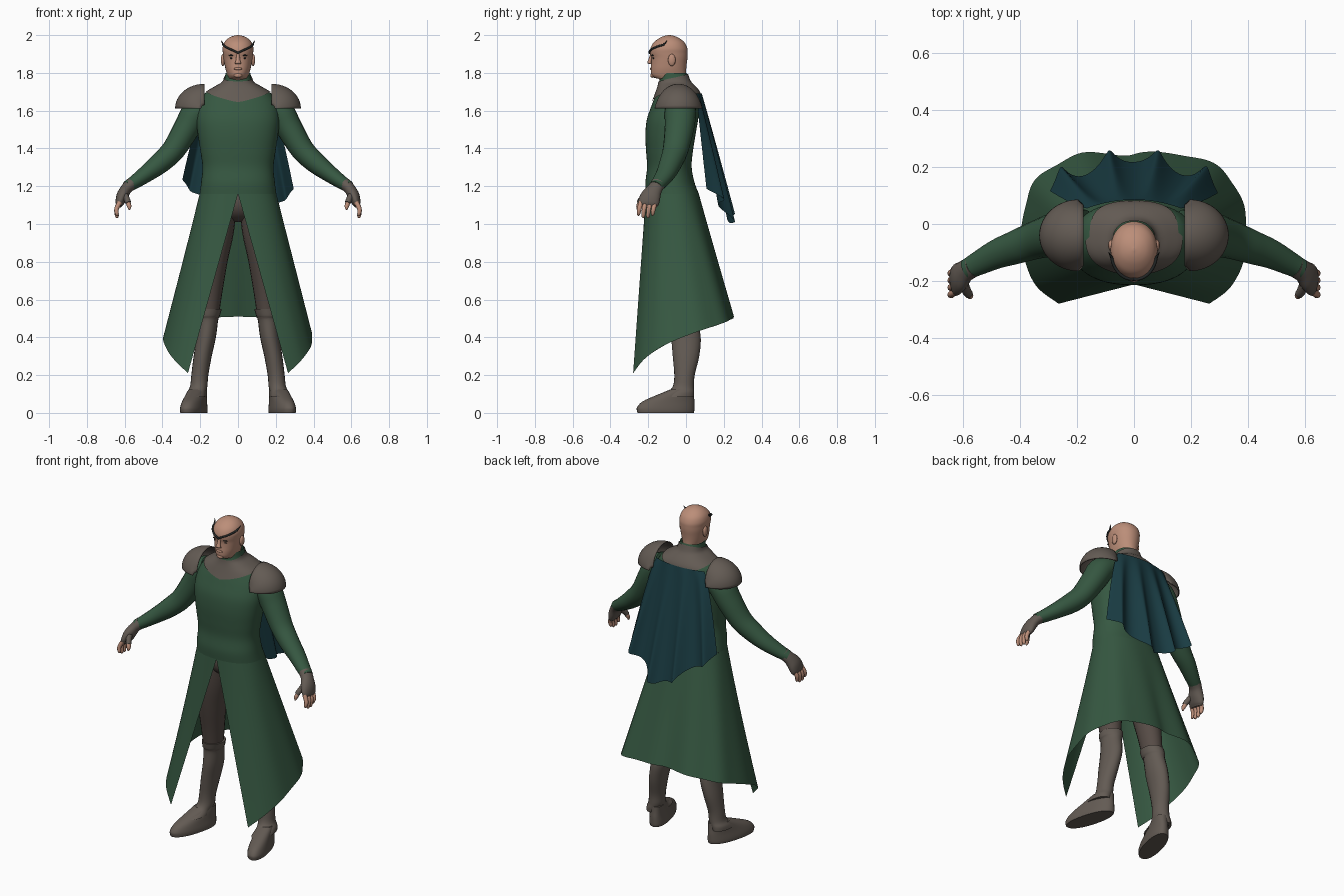
import bpy, bmesh, math
from math import sin, cos, pi
from mathutils import Vector

if "Cube" in bpy.data.objects:
    bpy.data.objects.remove(bpy.data.objects["Cube"])


def material(name, rgb):
    m = bpy.data.materials.new(name)
    m.diffuse_color = (*rgb, 1)
    m.use_nodes = True
    m.node_tree.nodes["Principled BSDF"].inputs["Base Color"].default_value = m.diffuse_color
    return m


GREEN = material("green cloth", (0.037, 0.098, 0.054))
TEAL = material("teal cape", (0.010, 0.045, 0.056))
LEATHER = material("grey leather", (0.125, 0.104, 0.088))
PANTS = material("brown trousers", (0.092, 0.07, 0.06))
SKIN = material("skin", (0.50, 0.27, 0.19))
DARK = material("dark metal", (0.02, 0.024, 0.024))


def grid(name, rows, mat, closed=True, caps=True, thick=0):
    """Mesh from rows of points; rows may close into rings with end caps."""
    n = len(rows[0])
    verts = [tuple(p) for r in rows for p in r]
    faces = []
    for i in range(len(rows) - 1):
        for j in range(n if closed else n - 1):
            k = (j + 1) % n
            faces.append((i * n + j, i * n + k, (i + 1) * n + k, (i + 1) * n + j))
    if closed and caps:
        faces += [tuple(range(n)), tuple(range(len(verts) - n, len(verts)))]
    me = bpy.data.meshes.new(name)
    me.from_pydata(verts, [], faces)
    bm = bmesh.new()
    bm.from_mesh(me)
    bmesh.ops.recalc_face_normals(bm, faces=bm.faces)
    for f in bm.faces:
        f.smooth = len(f.verts) == 4
    bm.to_mesh(me)
    bm.free()
    me.materials.append(mat)
    ob = bpy.data.objects.new(name, me)
    bpy.context.collection.objects.link(ob)
    if thick:
        ob.modifiers.new("thickness", 'SOLIDIFY').thickness = thick
    return ob


def spline(pts, k=5):
    """Catmull-Rom interpolation of tuples of any length."""
    out = []
    for i in range(len(pts) - 1):
        a, b, c, d = pts[max(i - 1, 0)], pts[i], pts[i + 1], pts[min(i + 2, len(pts) - 1)]
        for s in range(k):
            t = s / k
            out.append(tuple(0.5 * (2 * q + (r - p) * t + (2 * p - 5 * q + 4 * r - w) * t * t
                             + (3 * q - p - 3 * r + w) * t ** 3) for p, q, r, w in zip(a, b, c, d)))
    return out + [tuple(pts[-1])]


def spow(v, e):
    return math.copysign(abs(v) ** e, v)


def oval(row, th, grow=0, e=0.86):
    """Point of a body section (z, half width, front y, back y); th = 0 faces front."""
    z, hw, yf, yb = row
    return Vector(((hw + grow) * spow(sin(th), e),
                   (yf + yb) / 2 - ((yb - yf) / 2 + grow) * spow(cos(th), e), z))


def section(rows, z):
    for a, b in zip(rows, rows[1:]):
        if a[0] <= z <= b[0]:
            t = (z - a[0]) / max(b[0] - a[0], 1e-6)
            return tuple(p + (q - p) * t for p, q in zip(a, b))
    return rows[-1]


def angles(n):
    return [2 * pi * j / n for j in range(n)]


def tube(name, pts, mat, s=1, k=5, n=20, flat=False):
    """Tube through (x, y, z, side radius, depth radius); s = -1 mirrors it."""
    pts = spline(pts, k)
    rows = []
    for i, p in enumerate(pts):
        c = Vector(p[:3])
        t = (Vector(pts[min(i + 1, len(pts) - 1)][:3]) - Vector(pts[max(i - 1, 0)][:3])).normalized()
        u, v = Vector((1, 0, 0)), Vector((0, 1, 0))
        if not flat:
            u = v.cross(t).normalized()
            v = t.cross(u)
        ring = [c + u * p[3] * cos(a) + v * p[4] * sin(a) for a in angles(n)]
        rows.append([(s * q.x, q.y, q.z) for q in ring])
    return grid(name, rows, mat)


def blob(name, loc, size, mat):
    rows = [[(loc[0] + size[0] * sin(f) * cos(a), loc[1] + size[1] * sin(f) * sin(a),
              loc[2] + size[2] * cos(f)) for a in angles(16)]
            for f in [0.05 + (pi - 0.1) * i / 10 for i in range(11)]]
    return grid(name, rows, mat)


# torso
BODY = spline([(1.16, .203, -.212, .068), (1.22, .195, -.215, .045), (1.30, .188, -.206, .03),
               (1.38, .198, -.211, .036), (1.47, .212, -.215, .05), (1.55, .22, -.208, .064),
               (1.62, .212, -.185, .076), (1.67, .19, -.166, .076), (1.70, .165, -.155, .068),
               (1.73, .115, -.145, .045), (1.755, .076, -.14, .02), (1.80, .066, -.136, .003)])
RING = angles(64)
grid("tunic_body", [[oval(r, a) for a in RING] for r in BODY], GREEN, caps=False)

# collar with a pointed front edge
collar = []
for i in range(13):
    row = []
    for a in RING:
        low = (1.645 if cos(a) > 0 else 1.655) + 0.055 * abs(sin(a))
        top = 1.775 - 0.02 * cos(a)
        row.append(oval(section(BODY, low + (top - low) * i / 12), a, 0.006))
    collar.append(row)
grid("collar", collar, LEATHER, caps=False)

# long skirt, open at the front, hem rising toward the back
half = spline([(.265, -.28, .21), (.345, -.215, .29), (.39, -.10, .365), (.385, .06, .43),
               (.32, .18, .47), (.18, .245, .50), (0, .245, .51)], 8)
hem = [(x * s, y, z) for s, h in ((1, half), (-1, half[-2::-1])) for x, y, z in h]
skirt = []
for i in range(25):
    t = i / 24
    row = []
    for j, h in enumerate(hem):
        th = 2 * pi * j / (len(hem) - 1)
        p = oval(BODY[0], th).lerp(Vector(h), t)
        wave = 0.007 * t * sin(th * 9) * sin(th / 2) ** 2
        row.append(p + Vector((sin(th), -cos(th), 0)) * wave)
    skirt.append(row)
grid("skirt", skirt, GREEN, closed=False)

# cape with hanging folds
cape = []
for i in range(31):
    v = i / 30
    row = []
    for j in range(81):
        u = j / 40 - 1
        low = 1.0 + 0.21 * abs(u - 0.1) ** 1.15 + 0.012 * cos(11 * u)
        fold = v ** 0.8 * (0.022 + 0.02 * abs(u)) * cos(3.6 * pi * (u - 0.27))
        x = u * (0.165 + 0.145 * v ** 0.8) + 0.016 * v * sin(3.6 * pi * u)
        y = 0.085 - 0.03 * u * u + v * (0.155 - 0.085 * u * u) + fold
        row.append((x, y, 1.69 + (low - 1.69) * v))
    cape.append(row)
grid("cape", cape, TEAL, closed=False)

# head
HEAD = spline([(1.70, .06, -.13, 0), (1.762, .058, -.138, -.002), (1.774, .052, -.168, -.002),
               (1.79, .057, -.184, 0), (1.82, .066, -.186, .001), (1.85, .072, -.184, .004),
               (1.88, .077, -.184, .008), (1.905, .08, -.19, .009), (1.93, .082, -.188, .007),
               (1.96, .073, -.172, -.007), (1.983, .052, -.143, -.034),
               (1.995, .028, -.117, -.06), (2.0, .004, -.094, -.085)], 4)
grid("head", [[oval(r, a, 0, 0.95) for a in angles(40)] for r in HEAD], SKIN)
tube("nose", [(0, -.183, 1.90, .008, .006), (0, -.19, 1.87, .011, .009),
              (0, -.194, 1.853, .016, .011), (0, -.184, 1.846, .014, .008)], SKIN, flat=True)
blob("lips", (0, -.183, 1.822), (.022, .008, .007), SKIN)
blob("chin", (0, -.176, 1.787), (.022, .013, .013), SKIN)

# circlet strand wraps the brow, and ends in an upright tip at the temple
strand = [oval(section(HEAD, 1.905 + .045 * (t / 8) ** 0.8), 0.16 * t, 0.004, 0.95) for t in range(9)]
strand.append(Vector((.089, -.1, 1.972)))
for s, side in ((1, "right"), (-1, "left")):
    tube(side + "_circlet", [(*p, .0055 if i < 9 else .001, .0055 if i < 9 else .001)
                             for i, p in enumerate(strand)], DARK, s, 3, 8)
    blob(side + "_eye", (s * .031, -.171, 1.878), (.012, .006, .005), DARK)
    blob(side + "_eyebrow", (s * .032, -.176, 1.893), (.018, .007, .004), DARK)
    blob(side + "_ear", (s * .08, -.075, 1.868), (.011, .02, .032), SKIN)

    # shoulder guard: quarter dome between an inner arch and an outer rim
    guard = []
    for i in range(13):
        v = pi / 2 * i / 12
        row = []
        for j in range(25):
            a = pi * (j / 24 - 0.5)
            x0, y0, z0 = .178, -.04 + .108 * sin(a), 1.63 + .112 * cos(a)
            x1, y1, z1 = .195 + .138 * cos(a), -.04 + .126 * sin(a), 1.612
            f = sin(v)
            row.append((s * (x0 + (x1 - x0) * f), y0 + (y1 - y0) * f, z1 + (z0 - z1) * cos(v)))
        guard.append(row)
    grid(side + "_shoulder_guard", guard, LEATHER, closed=False, thick=.006)

    # sleeve, glove, fingers
    tube(side + "_sleeve", [(.17, -.03, 1.62, .065, .08), (.225, -.03, 1.585, .075, .083),
                            (.27, -.035, 1.51, .07, .078), (.34, -.055, 1.395, .062, .068),
                            (.41, -.08, 1.325, .056, .06), (.48, -.105, 1.27, .046, .052),
                            (.55, -.14, 1.22, .036, .042), (.588, -.16, 1.197, .031, .036)], GREEN, s)
    tube(side + "_glove", [(.565, -.148, 1.212, .034, .039), (.592, -.165, 1.185, .03, .04),
                           (.612, -.185, 1.15, .031, .052), (.625, -.198, 1.115, .024, .055),
                           (.63, -.202, 1.095, .014, .046)], LEATHER, s)
    for i in range(4):
        y, tip = -.164 - .025 * i, 1.045 - .012 * (i in (1, 2))
        tube(f"{side}_finger_{i + 1}", [(.626, y, 1.115, .013, .013), (.643, y - .008, 1.08, .012, .012),
                                        (.641, y - .012, tip + .01, .010, .010),
                                        (.637, y - .012, tip, .004, .004)], SKIN, s, 4, 10)
    tube(side + "_thumb_sleeve", [(.603, -.2, 1.165, .016, .02), (.588, -.235, 1.13, .016, .017),
                                  (.58, -.247, 1.112, .015, .015)], LEATHER, s, 4, 10)
    tube(side + "_thumb", [(.585, -.24, 1.12, .012, .012), (.576, -.252, 1.095, .012, .012),
                           (.575, -.258, 1.075, .004, .004)], SKIN, s, 4, 10)

    # trouser leg and boot
    tube(side + "_trouser_leg", [(.09, -.07, 1.12, .088, .11), (.115, -.07, .95, .092, .1),
                                 (.135, -.06, .8, .08, .086), (.148, -.035, .63, .064, .072),
                                 (.155, -.02, .5, .052, .062)], PANTS, s, flat=True)
    tube(side + "_boot", [(.150, -.022, .55, .064, .075), (.156, -.015, .515, .06, .074),
                          (.158, -.01, .49, .053, .07), (.168, 0, .40, .051, .078),
                          (.187, 0, .30, .048, .07), (.202, -.008, .2, .045, .054),
                          (.208, -.014, .14, .046, .056), (.22, -.03, .11, .05, .073),
                          (.225, -.062, .085, .053, .104)], LEATHER, s, flat=True)
    # foot rings lean outward toward the toe
    foot = []
    for z, y, w, l in spline([(.125, -.02, .046, .06), (.09, -.062, .05, .104), (.06, -.093, .054, .138),
                              (.03, -.107, .059, .152), (.012, -.108, .06, .152), (0, -.108, .058, .149)], 3):
        foot.append([])
        for a in angles(32):
            py = y + l * spow(sin(a), 0.9)
            foot[-1].append((s * (.207 - .25 * py + w * spow(cos(a), 0.9)), py, z))
    grid(side + "_foot", foot, LEATHER)

blob("trouser_seat", (0, -.07, 1.11), (.165, .115, .1), PANTS)
